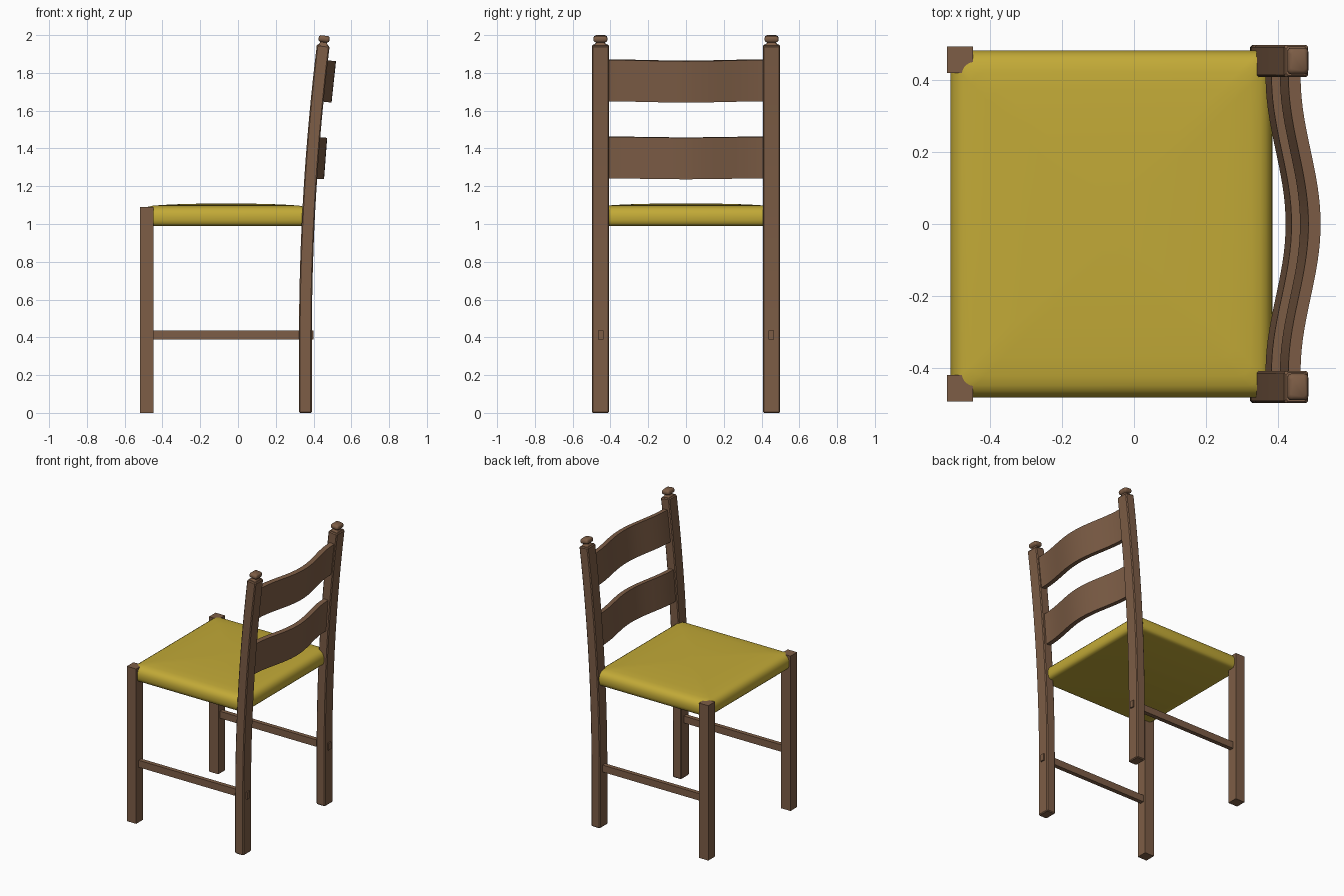
import bpy, bmesh, math
from mathutils import Vector

if "Cube" in bpy.data.objects:
    bpy.data.objects.remove(bpy.data.objects["Cube"])


def material(name, rgb):
    m = bpy.data.materials.new(name)
    m.diffuse_color = (*rgb, 1)
    m.use_nodes = True
    m.node_tree.nodes["Principled BSDF"].inputs["Base Color"].default_value = m.diffuse_color
    return m


WOOD = material("brown wood", (0.205, 0.110, 0.061))
CLOTH = material("mustard seat", (0.54, 0.40, 0.038))


def rounded_rect(hx, hy, r, n):
    """Points of a rounded rectangle, n points per corner."""
    pts = []
    for i, (sx, sy) in enumerate(((1, 1), (-1, 1), (-1, -1), (1, -1))):
        for k in range(n):
            a = math.pi / 2 * (i + k / (n - 1))
            pts.append((sx * (hx - r) + r * math.cos(a), sy * (hy - r) + r * math.sin(a)))
    return pts


def loft(name, rings, mat, smooth=None):
    """Skin a list of equal-length rings and cap both ends."""
    bm = bmesh.new()
    vs = [[bm.verts.new(p) for p in ring] for ring in rings]
    n = len(vs[0])
    for a, b in zip(vs, vs[1:]):
        for i in range(n):
            j = (i + 1) % n
            bm.faces.new((a[i], a[j], b[j], b[i]))
    bm.faces.new(vs[0][::-1])
    bm.faces.new(vs[-1])
    bmesh.ops.recalc_face_normals(bm, faces=bm.faces)
    me = bpy.data.meshes.new(name)
    bm.to_mesh(me)
    bm.free()
    me.materials.append(mat)
    ob = bpy.data.objects.new(name, me)
    bpy.context.collection.objects.link(ob)
    if smooth:
        bpy.ops.object.select_all(action='DESELECT')
        ob.select_set(True)
        bpy.context.view_layer.objects.active = ob
        bpy.ops.object.shade_smooth_by_angle(angle=math.radians(smooth))
    return ob


def box(name, x0, x1, y0, y1, z0, z1):
    return loft(name, [[(x0, y0, z), (x1, y0, z), (x1, y1, z), (x0, y1, z)]
                       for z in (z0, z1)], WOOD)


def leg_x(z):
    """Centre line of the backward-curving rear legs."""
    return 0.357 + 0.0395 * max(0, z - 0.4) ** 2


def leg_tilt(z):
    return math.atan(0.079 * max(0, z - 0.4))


def tilted_ring(pts, cx, cy, cz, tilt):
    return [(cx + u * math.cos(tilt), cy + v, cz - u * math.sin(tilt)) for u, v in pts]


for side, label in ((-1, "left"), (1, "right")):
    # straight front legs
    y0, y1 = sorted((side * 0.42, side * 0.494))
    box("front_leg_" + label, -0.52, -0.447, y0, y1, 0, 1.09)

    # side stretchers, poking through the rear legs
    y0, y1 = sorted((side * 0.437, side * 0.467))
    box("stretcher_" + label, -0.48, 0.40, y0, y1, 0.388, 0.437)

    # curved rear legs with small chamfers
    yc = side * 0.453
    steps = [(0, 0.005), (0.006, 0), (0.4, 0)]
    steps += [(0.4 + 1.54 * i / 16, 0) for i in range(1, 17)] + [(1.947, 0.005)]
    rings = [tilted_ring(rounded_rect(0.034 - d, 0.045 - d, 0.006, 2),
                         leg_x(z), yc, z, leg_tilt(z)) for z, d in steps]
    loft("rear_leg_" + label, rings, WOOD, 25)

    # finials: narrow neck and rounded square knob
    t = leg_tilt(1.95)
    rings = []
    for s, h in ((0.88, -0.004), (0.85, 0.003), (0.64, 0.010), (0.62, 0.015), (0.92, 0.021),
                 (1.0, 0.028), (1.0, 0.037), (0.92, 0.045), (0.72, 0.0505)):
        rings.append(tilted_ring(rounded_rect(0.029 * s, 0.037 * s, 0.012 * s, 5),
                                 leg_x(1.947) + h * math.sin(t), yc,
                                 1.947 + h * math.cos(t), t))
    loft("finial_" + label, rings, WOOD, 50)

# wavy back slats, bowed backwards and leaning with the legs
for name, cx, cz in (("lower_slat", 0.391, 1.352), ("upper_slat", 0.4345, 1.76)):
    t = leg_tilt(cz)
    out = Vector((math.cos(t), 0, -math.sin(t)))
    up = Vector((math.sin(t), 0, math.cos(t)))
    rings = []
    for i in range(33):
        y = -0.425 + 0.85 * i / 32
        bow = 0.028 * (1 + math.cos(math.pi * min(1, abs(y) / 0.41)))
        c = Vector((cx, y, cz)) + out * bow
        rings.append([c + out * (a * 0.017) + up * (b * 0.110)
                      for a, b in ((-1, -1), (1, -1), (1, 1), (-1, 1))])
    loft(name, rings, WOOD, 30)

# padded seat: rounded edge and a gently domed top
profile = [(0.03, 0.99), (0.014, 0.994), (0.005, 1.004), (0.001, 1.02), (0, 1.038),
           (0.002, 1.055), (0.008, 1.07), (0.018, 1.082), (0.033, 1.091), (0.06, 1.097),
           (0.11, 1.101), (0.2, 1.105), (0.3, 1.1075), (0.4, 1.109)]
seat = []
for d, z in profile:
    hx, hy = 0.4475 - d, 0.482 - d
    seat.append([(x - 0.0625, y, z) for x, y in
                 rounded_rect(hx, hy, min(0.035, hx * 0.6), 7)])
loft("seat", seat, CLOTH, 60)
